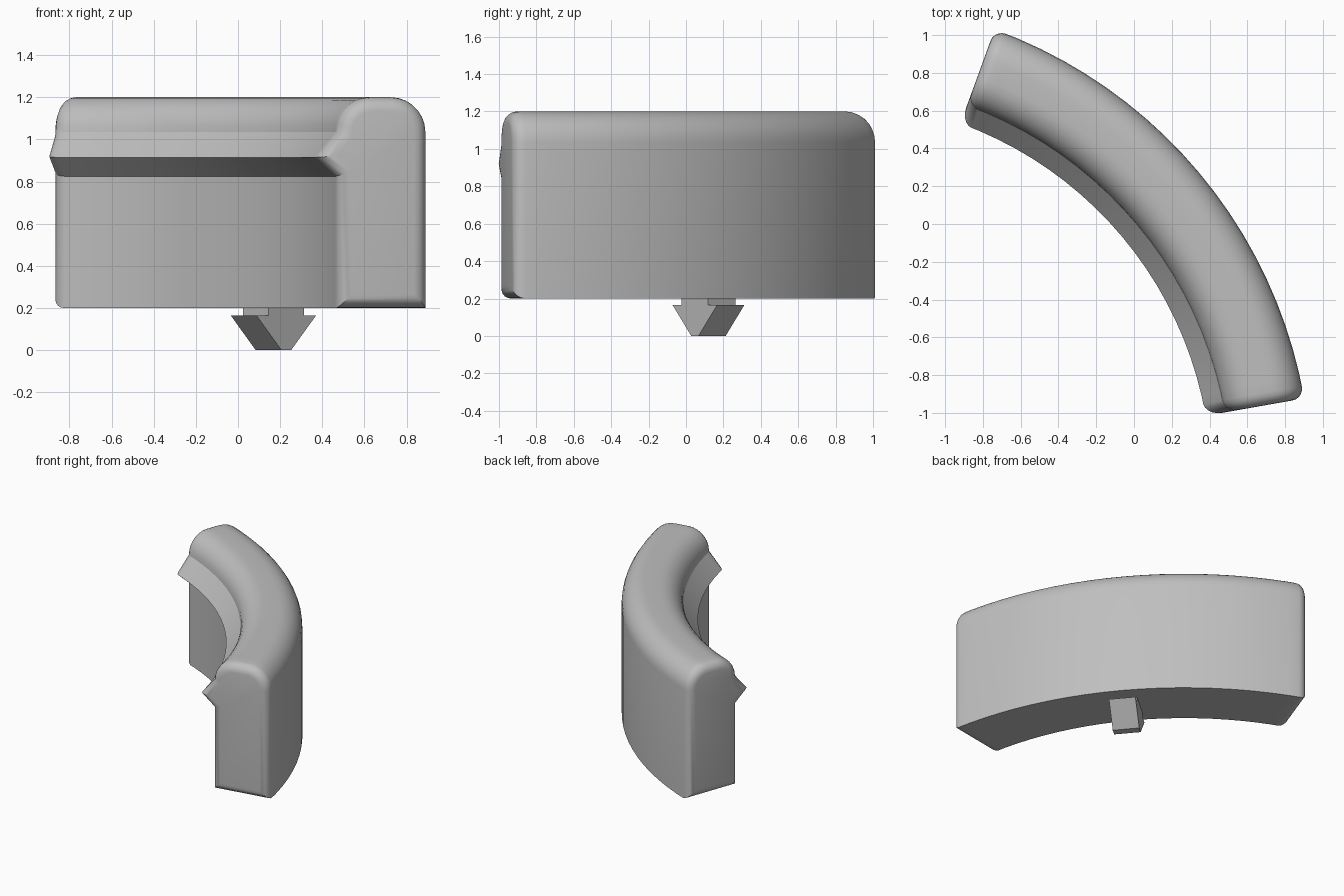
import bpy
import bmesh
from math import radians, sin, cos, pi
from mathutils import Vector

cube = bpy.data.objects.get("Cube")
if cube:
    bpy.data.objects.remove(cube)

CENTRE = Vector((-1.61, -1.366, 0))
INNER, OUTER = 2.12, 2.55
BOTTOM, TOP, FILLET = 0.2, 1.2, 0.165
START, END, STEPS = 10, 70, 20

grey = bpy.data.materials.new("plain_grey")
grey.use_nodes = True
grey.diffuse_color = (0.52, 0.52, 0.52, 1)
grey.node_tree.nodes["Principled BSDF"].inputs["Base Color"].default_value = grey.diffuse_color


def polar(r, z, degrees):
    a = radians(degrees)
    return CENTRE + Vector((r * cos(a), r * sin(a), z))


def loft(bm, rings):
    """Skin a list of matching point rings and cap both ends."""
    loops = [[bm.verts.new(p) for p in ring] for ring in rings]
    n = len(loops[0])
    for a, b in zip(loops, loops[1:]):
        for i in range(n):
            j = (i + 1) % n
            bm.faces.new((a[i], a[j], b[j], b[i]))
    caps = [bm.faces.new(loops[0]), bm.faces.new(loops[-1])]
    bmesh.ops.recalc_face_normals(bm, faces=bm.faces[:])
    return caps


def finish(bm, name):
    mesh = bpy.data.meshes.new(name)
    bm.to_mesh(mesh)
    bm.free()
    mesh.materials.append(grey)
    obj = bpy.data.objects.new(name, mesh)
    bpy.context.collection.objects.link(obj)
    return obj


def corner(r, z, first):
    """Quarter-round points from the given start angle, turning clockwise."""
    return [(r + FILLET * cos(first - pi / 2 * k / 7),
             z + FILLET * sin(first - pi / 2 * k / 7)) for k in range(8)]


# Curved pad: rounded-top section with a V ridge on the inner wall
section = [(OUTER, BOTTOM), (INNER, BOTTOM), (INNER, 0.825), (INNER - 0.1, 0.915)]
section += corner(INNER + FILLET, TOP - FILLET, pi)
section += corner(OUTER - FILLET, TOP - FILLET, pi / 2)
bm = bmesh.new()
caps = loft(bm, [[polar(r, z, START + (END - START) * k / STEPS) for r, z in section]
                 for k in range(STEPS + 1)])
# Round the rims of both end faces
rims = [e for cap in caps for e in cap.edges]
bmesh.ops.bevel(bm, geom=rims, offset=0.065, offset_type='OFFSET', segments=5,
                profile=0.5, affect='EDGES', clamp_overlap=True)
pad = finish(bm, "curved_pad")
bpy.ops.object.select_all(action='DESELECT')
bpy.context.view_layer.objects.active = pad
pad.select_set(True)
bpy.ops.object.shade_smooth_by_angle(angle=radians(30))

# Barbed peg under the pad: arrow outline extruded along the arc's tangent
half = [(0.03, 0), (0.185, 0.165), (0.11, 0.165), (0.11, BOTTOM + 0.02)]
arrow = half + [(-u, z) for u, z in reversed(half)]
out = Vector((cos(radians(40)), sin(radians(40)), 0))
along = Vector((-out.y, out.x, 0))
middle = Vector((0.168, 0.12, 0))
bm = bmesh.new()
loft(bm, [[middle + out * u + along * d + Vector((0, 0, z)) for u, z in arrow]
          for d in (-0.095, 0.095)])
finish(bm, "barbed_peg")
